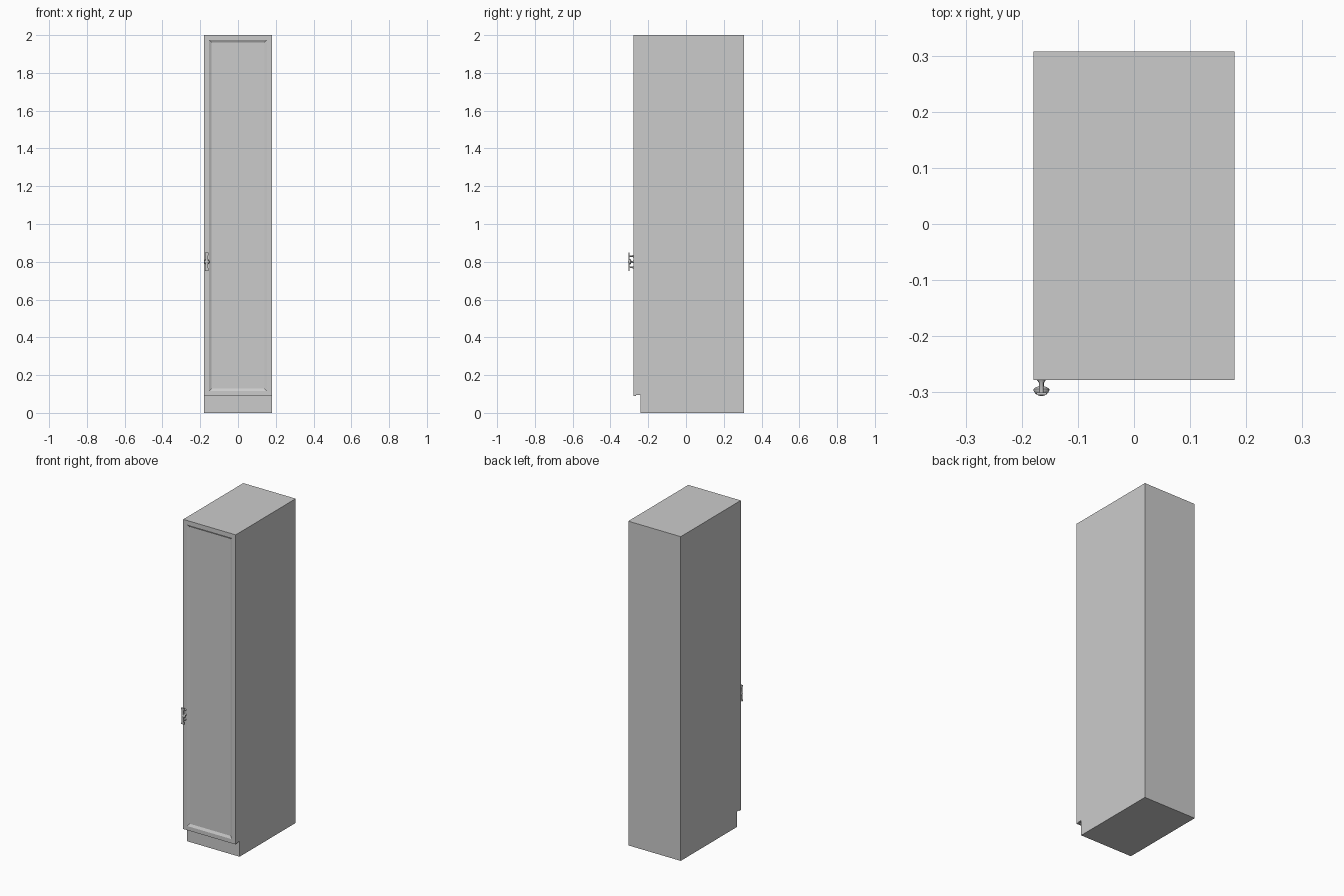
import bpy, bmesh, math
from mathutils import Matrix, Vector

if "Cube" in bpy.data.objects:
    bpy.data.objects.remove(bpy.data.objects["Cube"])


def finish(name, bm, smooth=False):
    bmesh.ops.recalc_face_normals(bm, faces=bm.faces)
    me = bpy.data.meshes.new(name)
    bm.to_mesh(me)
    bm.free()
    ob = bpy.data.objects.new(name, me)
    bpy.context.collection.objects.link(ob)
    if smooth:
        bpy.ops.object.select_all(action='DESELECT')
        ob.select_set(True)
        bpy.context.view_layer.objects.active = ob
        bpy.ops.object.shade_smooth_by_angle(angle=math.radians(35))
    return ob


def prism(name, points, offset):
    bm = bmesh.new()
    face = bm.faces.new([bm.verts.new(p) for p in points])
    ext = bmesh.ops.extrude_face_region(bm, geom=[face])
    verts = [v for v in ext['geom'] if isinstance(v, bmesh.types.BMVert)]
    bmesh.ops.translate(bm, verts=verts, vec=offset)
    return finish(name, bm)


def turned(name, profile, x, z, segments=20):
    """Revolve (radius, y) points about an axis parallel to y."""
    bm = bmesh.new()
    vs = [bm.verts.new((x + r, y, z)) for r, y in profile]
    edges = [bm.edges.new(pair) for pair in zip(vs, vs[1:])]
    bmesh.ops.spin(bm, geom=vs + edges, cent=(x, 0, z), axis=(0, 1, 0),
                   angle=2 * math.pi, steps=segments, use_merge=True)
    bmesh.ops.remove_doubles(bm, verts=bm.verts, dist=1e-5)
    return finish(name, bm, True)


W, BACK, FRONT, DOOR_Y = 0.179, 0.307, -0.265, -0.278

# Cabinet body with recessed toe kick
side = [(-0.24, 0), (BACK, 0), (BACK, 2), (FRONT, 2), (FRONT, 0.095), (-0.24, 0.095)]
prism("cabinet_body", [(-W, y, z) for y, z in side], Vector((2 * W, 0, 0)))

# Door with sloped recessed panel
bm = bmesh.new()
z0, z1 = 0.09, 2.0
bmesh.ops.create_cube(bm, size=1, matrix=Matrix.Translation((0, (FRONT + DOOR_Y) / 2, (z0 + z1) / 2))
                      @ Matrix.Diagonal((2 * W, FRONT - DOOR_Y, z1 - z0, 1)))
bm.normal_update()
panel = min(bm.faces, key=lambda f: f.calc_center_median().y)
bmesh.ops.inset_region(bm, faces=[panel], thickness=0.036)
bmesh.ops.inset_region(bm, faces=[panel], thickness=0.02, depth=-0.008)
finish("door", bm)

# Handle: waisted bar, two posts and a central turned knob
HX, HZ = -0.165, 0.8
half = [(0.009, -0.05), (0.009, -0.042), (0.006, -0.022), (0.006, 0.022), (0.009, 0.042), (0.009, 0.05)]
outline = half + [(-x, z) for x, z in reversed(half)]
prism("handle_bar", [(HX + x, -0.305, HZ + z) for x, z in outline], Vector((0, 0.005, 0)))
for i, dz in enumerate((-0.03, 0.03)):
    turned(f"handle_post_{i + 1}", [(0, -0.302), (0.004, -0.302), (0.004, -0.283),
                                    (0.007, -0.278), (0, -0.278)], HX, HZ + dz, 12)
turned("handle_knob", [(0, -0.307), (0.006, -0.3055), (0.011, -0.302), (0.014, -0.297), (0.014, -0.294),
                       (0.010, -0.291), (0.0045, -0.289), (0.0045, -0.283), (0.008, -0.278), (0, -0.278)], HX, HZ)
